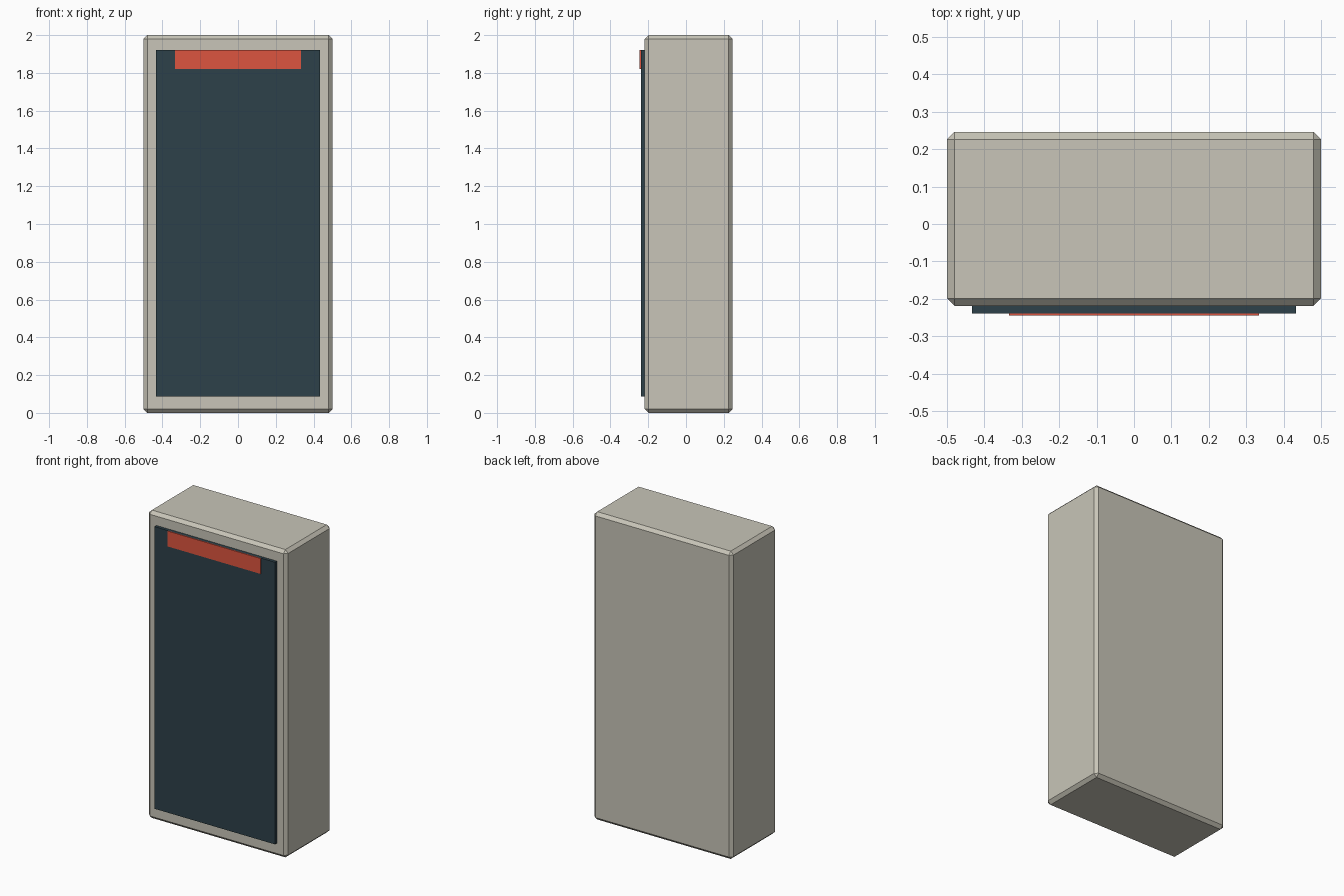
import bpy
import bmesh
from mathutils import Vector

if "Cube" in bpy.data.objects:
    bpy.data.objects.remove(bpy.data.objects["Cube"])


def material(name, color):
    mat = bpy.data.materials.new(name)
    mat.diffuse_color = color
    mat.use_nodes = True
    mat.node_tree.nodes["Principled BSDF"].inputs["Base Color"].default_value = mat.diffuse_color
    return mat


def box(name, low, high, mat, chamfer=0.0):
    """Axis-aligned box between two corners, with optional flat chamfers."""
    low, high = Vector(low), Vector(high)
    size, centre = high - low, (low + high) / 2
    bm = bmesh.new()
    bmesh.ops.create_cube(bm, size=1)
    bmesh.ops.scale(bm, vec=size, verts=bm.verts)
    if chamfer:
        bmesh.ops.bevel(bm, geom=bm.edges[:], offset=chamfer, segments=1,
                        profile=0.5, affect='EDGES')
    mesh = bpy.data.meshes.new(name)
    bm.to_mesh(mesh)
    bm.free()
    mesh.materials.append(mat)
    obj = bpy.data.objects.new(name, mesh)
    obj.location = centre
    bpy.context.collection.objects.link(obj)
    return obj


beige = material("beige_casing", (0.58, 0.56, 0.48, 1))
dark = material("dark_panel", (0.026, 0.053, 0.068, 1))
red = material("red_strip", (0.72, 0.09, 0.05, 1))

# Chamfered cabinet casing
box("cabinet_body", (-0.5, -0.219, 0), (0.5, 0.246, 2), beige, 0.02)
# Dark front panel standing slightly proud of the casing
box("front_panel", (-0.433, -0.239, 0.087), (0.433, -0.219, 1.92), dark)
# Thin red strip along the top of the panel
box("header_strip", (-0.334, -0.245, 1.82), (0.334, -0.239, 1.92), red)
